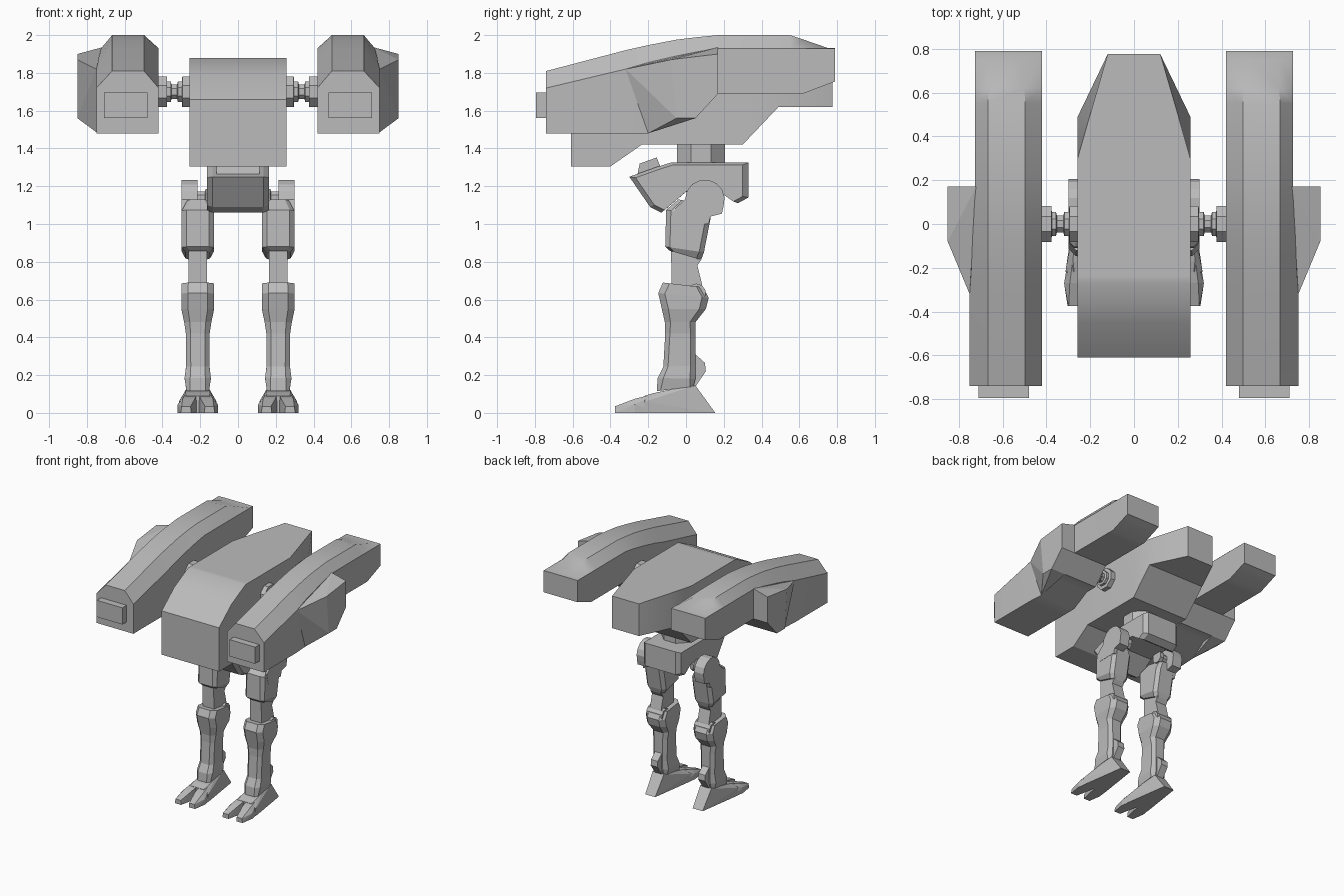
import bpy, bmesh, math
from mathutils import Vector, Matrix

if "Cube" in bpy.data.objects:
    bpy.data.objects.remove(bpy.data.objects["Cube"])

grey = bpy.data.materials.new("plain_grey")
grey.diffuse_color = (0.5, 0.5, 0.5, 1)
grey.use_nodes = True
grey.node_tree.nodes["Principled BSDF"].inputs["Base Color"].default_value = grey.diffuse_color


def finish(name, bm, mirror=False, smooth=False):
    bmesh.ops.recalc_face_normals(bm, faces=bm.faces)
    me = bpy.data.meshes.new(name)
    bm.to_mesh(me)
    bm.free()
    me.materials.append(grey)
    ob = bpy.data.objects.new(name, me)
    bpy.context.collection.objects.link(ob)
    if mirror:
        ob.modifiers.new("mirror", 'MIRROR').use_mirror_merge = False
    if smooth:
        bpy.ops.object.select_all(action='DESELECT')
        ob.select_set(True)
        bpy.context.view_layer.objects.active = ob
        bpy.ops.object.shade_smooth_by_angle(angle=math.radians(30))
    return ob


def loft(name, rings, **kw):
    """Skin a list of equal rings of 3D points, with closed ends."""
    bm = bmesh.new()
    vs = [[bm.verts.new(p) for p in r] for r in rings]
    n = len(vs[0])
    for a, b in zip(vs, vs[1:]):
        for i in range(n):
            j = (i + 1) % n
            bm.faces.new((a[i], a[j], b[j], b[i]))
    bm.faces.new(vs[0])
    bm.faces.new(vs[-1])
    return finish(name, bm, **kw)


def prism(name, yz, x0, x1, **kw):
    return loft(name, [[(x, y, z) for y, z in yz] for x in (x0, x1)], **kw)


def box(name, x0, x1, y0, y1, z0, z1, **kw):
    return prism(name, [(y0, z0), (y1, z0), (y1, z1), (y0, z1)], x0, x1, **kw)


def hull(name, pts, **kw):
    bm = bmesh.new()
    for p in pts:
        bm.verts.new(p)
    res = bmesh.ops.convex_hull(bm, input=bm.verts)
    bmesh.ops.delete(bm, geom=[v for v in bm.verts if not v.link_faces], context='VERTS')
    bmesh.ops.dissolve_limit(bm, angle_limit=0.02, verts=bm.verts, edges=bm.edges)
    return finish(name, bm, **kw)


def axle(name, spec, y, z, sides, **kw):
    """Turned part along x from (x, radius) pairs."""
    ang = [2 * math.pi * (i + 0.5) / sides for i in range(sides)]
    return loft(name, [[(x, y + r * math.cos(a), z + r * math.sin(a)) for a in ang]
                       for x, r in spec], **kw)


# Central body: y, top half width, top z, bottom half width, bottom z
W = 0.257
body = [(-.61, W, 1.66, W, 1.305), (-.45, W, 1.79, W, 1.305), (-.40, W, 1.815, W, 1.305),
        (-.27, W, 1.88, W, 1.395), (-.235, W, 1.88, W, 1.42), (.30, W, 1.88, W, 1.42),
        (.49, .203, 1.88, W, 1.62), (.775, .12, 1.88, .12, 1.62)]
loft("body", [[(-b, y, zb), (b, y, zb), (t, y, zt), (-t, y, zt)]
              for y, t, zt, b, zb in body], smooth=True)

# Side pods: y, outer x, bottom z, shoulder z, ridge z, ridge x range
pod = [(-.74, .75, 1.48, 1.72, 1.81, .497, .666), (-.32, .75, 1.48, 1.82, 1.92, .497, .666),
       (-.20, .742, 1.48, 1.855, 1.947, .497, .666), (-.05, .736, 1.56, 1.89, 1.976, .497, .666),
       (.05, .73, 1.56, 1.91, 1.988, .497, .666), (.17, .725, 1.69, 1.93, 2.0, .497, .666),
       (.55, .725, 1.69, 1.93, 2.0, .497, .666), (.62, .725, 1.69, 1.93, 1.977, .50, .664),
       (.75, .725, 1.74, 1.93, 1.932, .515, .66), (.79, .725, 1.755, 1.93, 1.931, .515, .66)]
loft("pod", [[(.42, y, b), (xo, y, b), (xo, y, s), (r1, y, t), (r0, y, t), (.42, y, s)]
             for y, xo, b, s, t, r0, r1 in pod], mirror=True, smooth=True)
box("pod_muzzle", .48, .71, -.795, -.73, 1.56, 1.695, mirror=True)
hull("pod_fairing", [(.75, -.32, 1.82), (.742, -.20, 1.48), (.72, .05, 1.56),
                     (.72, .17, 1.69), (.72, .17, 1.935), (.85, -.08, 1.87),
                     (.85, -.05, 1.56), (.85, .05, 1.56), (.85, .17, 1.69),
                     (.85, .17, 1.90)], mirror=True)

# Pod mounts: flanges with a waisted shaft between
axle("pod_mount", [(.25, .088), (.295, .088), (.297, .06), (.318, .06), (.322, .042),
                   (.352, .042), (.356, .06), (.375, .06), (.377, .088), (.425, .088)],
     0, 1.70, 8, mirror=True)

# Waist and pelvis
bm = bmesh.new()
bmesh.ops.create_cone(bm, cap_ends=True, segments=8, radius1=.138, radius2=.138, depth=.16,
                      matrix=Matrix.Translation((0, .08, 1.37)) @ Matrix.Rotation(math.pi / 8, 4, 'Z'))
finish("waist", bm)
pelvis = [(-.30, 1.25), (-.16, 1.30), (-.08, 1.325), (.33, 1.325), (.33, 1.14), (.275, 1.11),
          (.19, 1.17), (.0, 1.17), (-.13, 1.06), (-.19, 1.09)]
ctr = Vector((.03, 1.2))
inset = [tuple(ctr + (Vector(p) - ctr) * .9) for p in pelvis]
loft("pelvis", [[(x, y, z) for y, z in prof] for x, prof in
                ((-.165, inset), (-.135, pelvis), (.135, pelvis), (.165, inset))])
prism("pelvis_hatch", [(-.26, 1.25), (-.245, 1.32), (-.155, 1.352), (-.13, 1.29)], -.115, .115)

# Hips: axle and round outer plate
axle("hip_axle", [(.14, .05), (.17, .05), (.175, .035), (.24, .035)], .1, 1.14, 8, mirror=True)
arc = [(.1 + .105 * math.cos(math.radians(a)), 1.13 + .105 * math.sin(math.radians(a)))
       for a in range(-20, 181, 25)]
prism("hip_plate", arc + [(-.06, 1.08), (-.04, 1.0), (.12, 1.0), (.13, 1.04), (.19, 1.055)],
      .215, .30, mirror=True)

LEG = .213


def leg_ring(z0, z1, y0, y1, h, c):
    """Section with chamfered front and rear corners, tilting from z0 front to z1 back."""
    pts = [(-h + c, y0), (h - c, y0), (h, y0 + c), (h, y1 - c),
           (h - c, y1), (-h + c, y1), (-h, y1 - c), (-h, y0 + c)]
    return [(LEG + x, y, z0 + (z1 - z0) * (y - y0) / (y1 - y0)) for x, y in pts]


# Thigh, knee link and knee disc
loft("thigh", [leg_ring(*s) for s in (
    (.86, .81, -.09, .08, .065, .025), (.88, .85, -.11, .095, .085, .025),
    (1.075, 1.03, -.105, .13, .085, .025), (1.13, 1.10, -.04, .13, .055, .02))], mirror=True)
prism("knee_link", [(-.08, .88), (.07, .88), (.08, .81), (.06, .78), (.085, .68), (.09, .62),
                    (.0, .60), (-.075, .66)], .163, .263, mirror=True)
axle("knee_disc", [(.143, .05), (.283, .05)], .055, .635, 10, mirror=True)

# Shin
loft("shin", [leg_ring(*s) for s in (
    (.115, .14, -.155, .04, .06, .02), (.185, .18, -.15, .05, .07, .03),
    (.245, .25, -.12, .05, .062, .025), (.42, .42, -.11, .05, .063, .025),
    (.48, .48, -.112, .05, .072, .03), (.55, .55, -.128, .105, .087, .035),
    (.635, .61, -.147, .12, .087, .035), (.69, .665, -.122, .09, .085, .035))], mirror=True)
prism("heel_spur", [(.03, .31), (.05, .31), (.1, .265), (.105, .22), (.05, .14), (.03, .14)],
      LEG - .03, LEG + .03, mirror=True)

# Foot: tapered heel block with two splayed toes
hull("foot", [(LEG + s * x, y, z) for s in (-1, 1) for x, y, z in (
    (.045, .155, 0), (.05, .05, .145), (.062, -.09, .122), (.065, -.17, .105),
    (.10, -.22, 0), (.10, -.22, .06), (.06, -.22, .09))], mirror=True)
for side, label in ((1, "outer"), (-1, "inner")):
    hull(label + "_toe", [(LEG + side * x, y, z) for x, y, z in (
        (.0, -.15, 0), (.085, -.15, 0), (.0, -.15, .105), (.065, -.15, .105),
        (.012, -.27, 0), (.106, -.27, 0), (.106, -.27, .045), (.08, -.27, .075),
        (.015, -.27, .075), (.035, -.375, 0), (.09, -.375, 0),
        (.085, -.375, .035), (.038, -.375, .035))], mirror=True)
